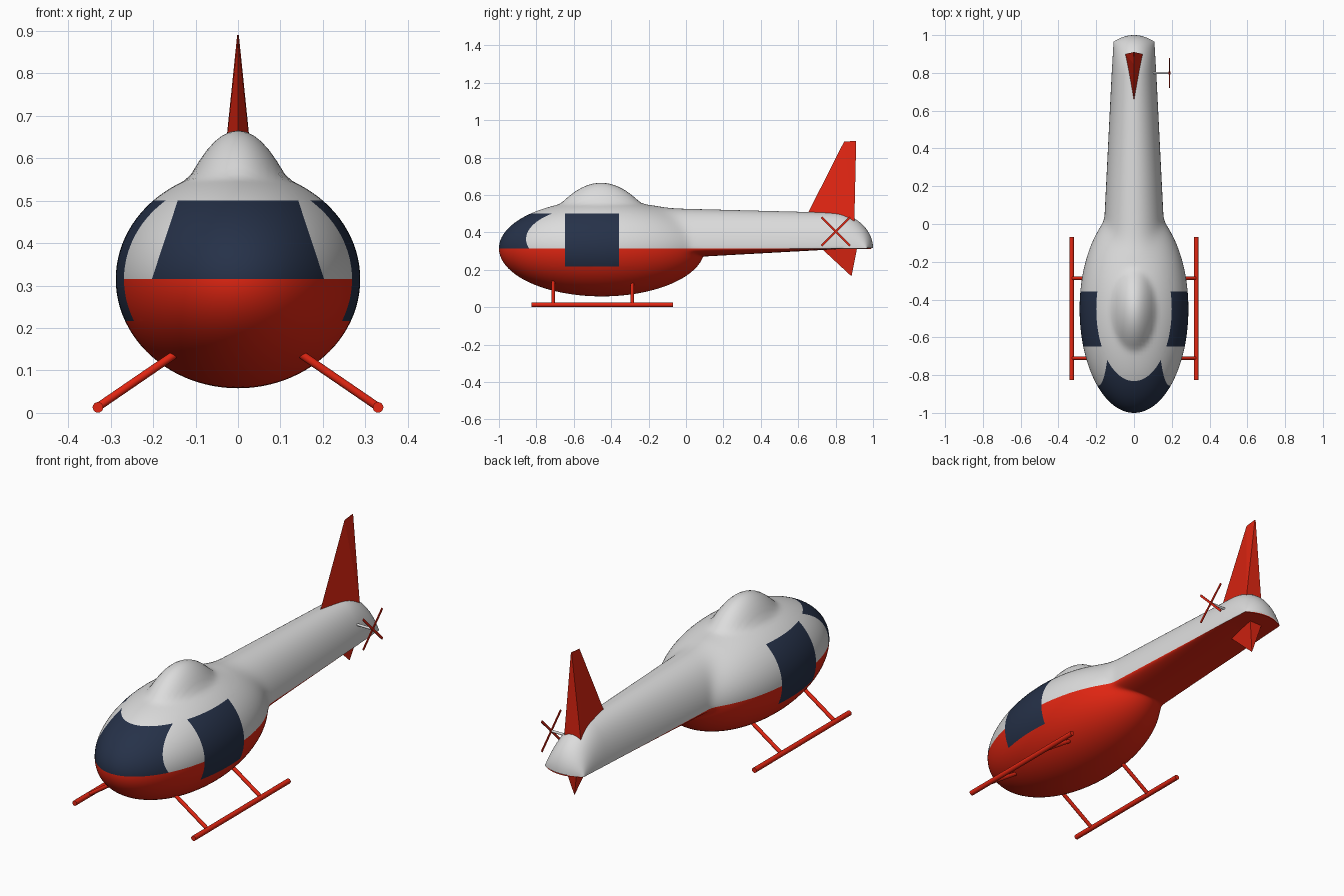
import bpy, bmesh, math
from mathutils import Vector

if "Cube" in bpy.data.objects:
    bpy.data.objects.remove(bpy.data.objects["Cube"])


def material(name, rgb):
    m = bpy.data.materials.new(name)
    m.diffuse_color = (*rgb, 1)
    m.use_nodes = True
    m.node_tree.nodes["Principled BSDF"].inputs["Base Color"].default_value = m.diffuse_color
    return m


WHITE = material("pale_grey_paint", (0.72, 0.72, 0.72))
RED = material("red_paint", (0.76, 0.019, 0.006))
GLASS = material("dark_blue_glass", (0.019, 0.031, 0.066))


def make(name, bm, mats, smooth=None):
    bmesh.ops.recalc_face_normals(bm, faces=bm.faces)
    me = bpy.data.meshes.new(name)
    bm.to_mesh(me)
    bm.free()
    ob = bpy.data.objects.new(name, me)
    bpy.context.collection.objects.link(ob)
    for m in mats:
        me.materials.append(m)
    if smooth:
        bpy.ops.object.select_all(action='DESELECT')
        ob.select_set(True)
        bpy.context.view_layer.objects.active = ob
        bpy.ops.object.shade_smooth_by_angle(angle=math.radians(smooth))
    return ob


def rod(name, a, b, r, mat, n=16):
    a, b = Vector(a), Vector(b)
    bm = bmesh.new()
    bmesh.ops.create_cone(bm, cap_ends=True, segments=n, radius1=r, radius2=r, depth=(b - a).length)
    bm.transform((b - a).to_track_quat('Z', 'Y').to_matrix().to_4x4())
    bmesh.ops.translate(bm, verts=bm.verts, vec=(a + b) / 2)
    return make(name, bm, [mat], 40)


def hull(name, pts, mat):
    bm = bmesh.new()
    for p in pts:
        bm.verts.new(p)
    bmesh.ops.convex_hull(bm, input=bm.verts)
    return make(name, bm, [mat])


# Fuselage: egg-shaped cabin blended with the tail boom, lofted along y
CZ, CY, EPS = 0.315, -0.45, 1e-5
SEG, POWER = 96, 16


def cabin_size(y):
    k = math.sqrt(max(0, 1 - ((y - CY) / 0.55) ** 2))
    return max(0.288 * k, EPS), max(0.257 * k, EPS), max(0.257 * k, EPS)


def boom_size(y):
    f = min(1, max(0, (y + 0.6) / 0.45))
    f = f * f * (3 - 2 * f)
    end = math.sqrt(max(0, 1 - (max(0, y - 0.79) / 0.21) ** 2))
    w = 0.158 - 0.05 * y
    top = (0.211 - 0.026 * y) * end
    low = max(0.003, 0.049 - 0.055 * y)
    return max(w * f, EPS), max(top * f, 0.002 * f, EPS), max(low * f, EPS)


def section(y):
    c_w, c_t, c_b = cabin_size(y)
    b_w, b_t, b_b = boom_size(y)
    pts = []
    for i in range(SEG):
        a = 2 * math.pi * i / SEG
        up = i <= SEG // 2
        ch, bh = (c_t, b_t) if up else (c_b, b_b)
        x, z = max(c_w, b_w) * math.cos(a), max(ch, bh) * math.sin(a)
        tc = 1 / math.hypot(x / c_w, z / ch)
        tb = 1 / math.hypot(x / b_w, z / bh)
        big = max(tc, tb)
        t = big * ((tc / big) ** POWER + (tb / big) ** POWER) ** (1 / POWER)
        x, z = x * t, z * t
        # rounded hump on the cabin roof
        if up and z > 0.12:
            v = 1 - (x / 0.115) ** 2 - ((y + 0.455) / 0.215) ** 2
            z += 0.093 * 0.5 * (v + math.sqrt(v * v + 0.012))
        # bowed rear edge of the boom
        yy = y - 0.035 * (x / 0.108) ** 2 * max(0, (y - 0.8) / 0.2)
        pts.append((x, yy, CZ + z))
    return pts


ys = [CY - 0.55 * math.cos(math.pi * i / 80) for i in range(81)]
ys += [0.1 + 0.69 * i / 8 for i in range(1, 9)]
ys += [0.79 + 0.21 * math.sin(math.pi / 2 * i / 14) for i in range(1, 15)]

bm = bmesh.new()
rings = [[bm.verts.new(p) for p in section(y)] for y in ys]
for r, s in zip(rings, rings[1:]):
    for i in range(SEG):
        j = (i + 1) % SEG
        bm.faces.new((r[i], r[j], s[j], s[i]))
bm.faces.new(rings[-1])
bmesh.ops.remove_doubles(bm, verts=bm.verts, dist=1e-4)


def cut(co, no, rule):
    faces = [f for f in bm.faces if rule(f.calc_center_median())]
    geom = set(faces)
    for f in faces:
        geom.update(f.verts)
        geom.update(f.edges)
    bmesh.ops.bisect_plane(bm, geom=list(geom), dist=1e-5, plane_co=co, plane_no=no)


# Window outlines cut into the skin
FRONT, REAR, SILL, HEAD = -0.648, -0.357, 0.217, 0.5
SLOPE = 0.33


def door_zone(c):
    return -0.72 < c.y < -0.28 and abs(c.x) > 0.14


cut((0, 0, HEAD), (0, 0, 1), lambda c: c.y < -0.28 and c.z < 0.55)
cut((0, 0, SILL), (0, 0, 1), door_zone)
cut((0, FRONT, 0), (0, 1, 0), door_zone)
cut((0, REAR, 0), (0, 1, 0), door_zone)
for s in (-1, 1):
    cut((s * 0.203, 0, CZ), (s, 0, SLOPE), lambda c: c.y < -0.66 and c.z > 0.3)

# Paint by position: red belly, glass windshield and doors
for f in bm.faces:
    c = f.calc_center_median()
    f.material_index = 1 if c.z < CZ else 0
    if FRONT < c.y < REAR and SILL < c.z < HEAD and abs(c.x) > 0.14:
        f.material_index = 2
    if c.y < -0.66 and CZ < c.z < HEAD and abs(c.x) < 0.203 - SLOPE * (c.z - CZ):
        f.material_index = 2
make("fuselage", bm, [WHITE, RED, GLASS], 50)

# Tail fins: wedges, sharp at the front
hull("upper_fin", [(0, 0.63, 0.46), (-0.046, 0.9, 0.46), (0.046, 0.9, 0.46),
                   (0, 0.845, 0.885), (-0.002, 0.91, 0.89), (0.002, 0.91, 0.89)], RED)
hull("lower_fin", [(0, 0.72, 0.318), (-0.036, 0.915, 0.318), (0.036, 0.915, 0.318),
                   (0, 0.885, 0.165)], RED)

# Tail rotor on the right side
rod("tail_rotor_shaft", (0.08, 0.8, 0.405), (0.186, 0.8, 0.405), 0.006, WHITE)
rod("tail_rotor_hub", (0.183, 0.8, 0.405), (0.193, 0.8, 0.405), 0.008, RED)
for k, s in enumerate((-1, 1)):
    bm = bmesh.new()
    bmesh.ops.create_cube(bm, size=1)
    for v in bm.verts:
        y, z = v.co.y * 0.215, v.co.z * 0.011
        q = math.sqrt(0.5)
        v.co = (0.188 + v.co.x * 0.004, 0.8 + q * (y - s * z), 0.405 + q * (s * y + z))
    make(f"tail_rotor_blade_{k + 1}", bm, [RED])

# Landing skids and struts
for s, side in ((-1, "left"), (1, "right")):
    rod(f"{side}_skid", (s * 0.33, -0.825, 0.013), (s * 0.33, -0.07, 0.013), 0.0125, RED)
    for y, end in ((-0.71, "front"), (-0.287, "rear")):
        rod(f"{side}_{end}_strut", (s * 0.33, y, 0.014), (s * 0.14, y, 0.144), 0.0095, RED)
